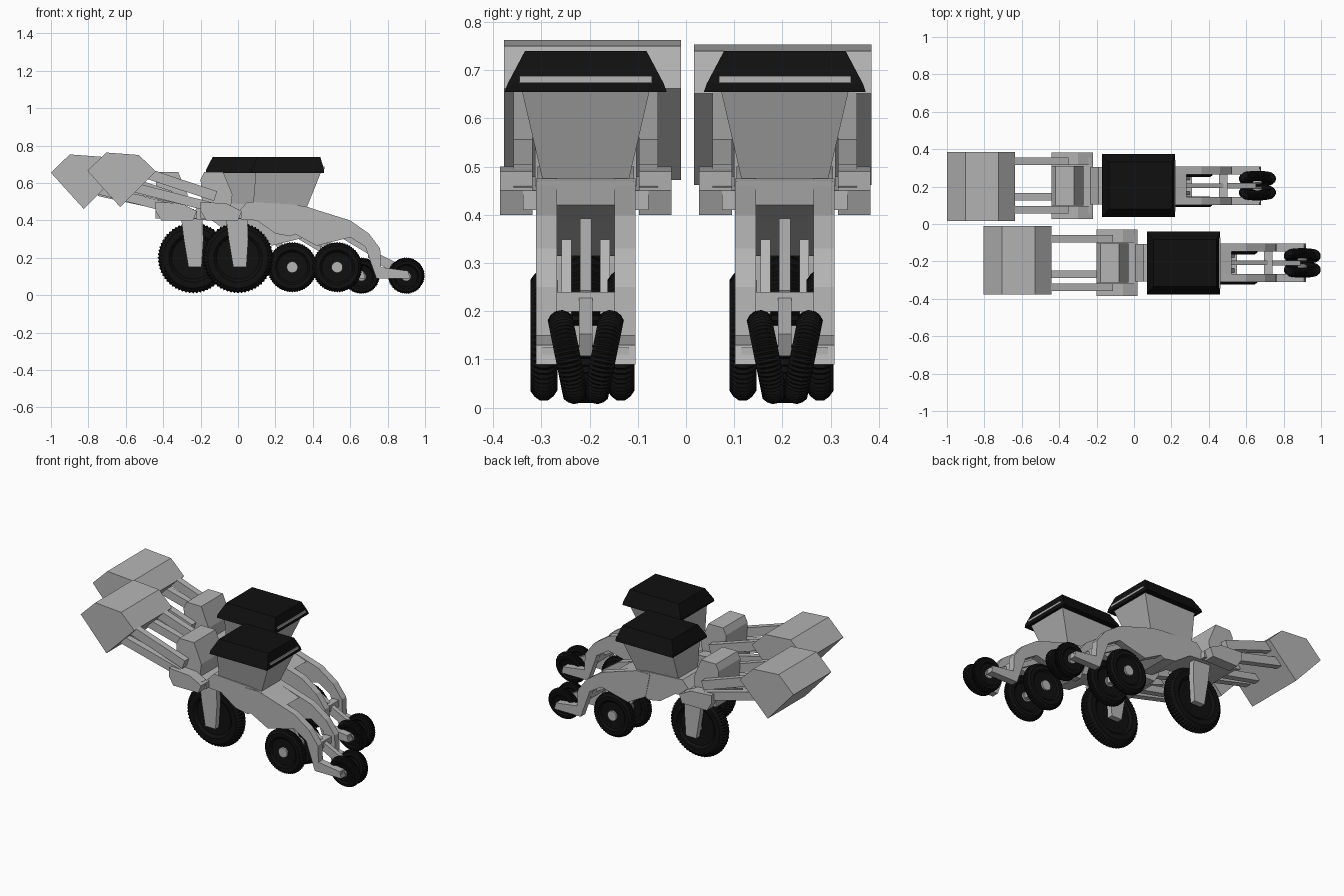
import bpy, bmesh, math
from mathutils import Matrix, Vector

cube = bpy.data.objects.get("Cube")
if cube:
    bpy.data.objects.remove(cube, do_unlink=True)


def material(name, value):
    m = bpy.data.materials.new(name)
    m.use_nodes = True
    m.diffuse_color = (value, value, value, 1)
    m.node_tree.nodes["Principled BSDF"].inputs["Base Color"].default_value = m.diffuse_color
    return m


GREY = material("light grey paint", 0.46)
BLACK = material("black rubber", 0.005)


def finish(name, bm, mat, origin):
    bmesh.ops.recalc_face_normals(bm, faces=bm.faces)
    me = bpy.data.meshes.new(name)
    bm.to_mesh(me)
    bm.free()
    me.materials.append(mat)
    ob = bpy.data.objects.new(name, me)
    ob.location = origin
    bpy.context.collection.objects.link(ob)
    return ob


def prism(name, pts, y0, y1, origin, mat=GREY):
    """Side profile in x, z extruded across y."""
    bm = bmesh.new()
    face = bm.faces.new([bm.verts.new((x, y0, z)) for x, z in pts])
    out = bmesh.ops.extrude_face_region(bm, geom=[face])
    moved = [v for v in out["geom"] if isinstance(v, bmesh.types.BMVert)]
    bmesh.ops.translate(bm, vec=(0, y1 - y0, 0), verts=moved)
    return finish(name, bm, mat, origin)


def pair(name, pts, inner, outer, origin):
    """The same profile on both sides of the unit."""
    prism("left_" + name, pts, inner, outer, origin)
    prism("right_" + name, pts, -outer, -inner, origin)


def bar(a, b, height):
    """Side profile of a straight bar between two points."""
    a, b = Vector(a), Vector(b)
    d = (b - a).normalized()
    n = Vector((-d.y, d.x)) * height / 2
    return [a + n, b + n, b - n, a - n]


def frustum(name, levels, origin, mat):
    """Stack of rectangles: z, x0, x1, half width."""
    bm = bmesh.new()
    rings = [[bm.verts.new(p) for p in ((x0, -w, z), (x1, -w, z), (x1, w, z), (x0, w, z))]
             for z, x0, x1, w in levels]
    for lo, hi in zip(rings, rings[1:]):
        for i in range(4):
            j = (i + 1) % 4
            bm.faces.new((lo[i], lo[j], hi[j], hi[i]))
    bm.faces.new(rings[0])
    bm.faces.new(rings[-1])
    return finish(name, bm, mat, origin)


def wheel(name, center, radius, half, origin, tilt=0, hub=0.03):
    """Toothed tyre turned around y, with a flat hub."""
    section = [(0.3, 0.6), (0.6, 0.65), (0.68, 1), (0.85, 1), (0.94, 0.7),
               (1, 0.3), (1, -0.3), (0.94, -0.7), (0.85, -1), (0.68, -1), (0.6, -0.65), (0.3, -0.6)]
    turn = Matrix.Translation(center) @ Matrix.Rotation(tilt, 4, "X")
    bm = bmesh.new()
    steps = 120
    rings = []
    for i in range(steps):
        a = math.tau * i / steps
        ring = []
        for r, y in section:
            r = r * radius * (0.96 if i % 2 and r > 0.9 else 1)
            ring.append(bm.verts.new(turn @ Vector((r * math.cos(a), y * half, r * math.sin(a)))))
        rings.append(ring)
    for i, ring in enumerate(rings):
        after = rings[(i + 1) % steps]
        for k in range(len(section) - 1):
            bm.faces.new((ring[k], ring[k + 1], after[k + 1], after[k]))
    bm.faces.new([r[0] for r in rings])
    bm.faces.new([r[-1] for r in rings])
    finish(name + "_tyre", bm, BLACK, origin)
    bm = bmesh.new()
    bmesh.ops.create_cone(bm, cap_ends=True, segments=24, radius1=hub, radius2=hub, depth=half * 2,
                          matrix=turn @ Matrix.Rotation(math.pi / 2, 4, "X"))
    finish(name + "_hub", bm, GREY, origin)


def seeder_unit(x, y, bucket_shift, drop):
    o = (x, y, 0)

    # front box and linkage
    shift = Vector((bucket_shift, -drop))
    box = [(-0.805, 0.665), (-0.705, 0.763), (-0.53, 0.75), (-0.44, 0.662), (-0.63, 0.472)]
    prism("front_box", [Vector(p) + shift for p in box], -0.17, 0.198, o)
    pair("upper_link", bar(Vector((-0.5, 0.655)) + shift, (-0.12, 0.53), 0.055), 0.11, 0.15, o)
    pair("lower_link", bar(Vector((-0.55, 0.575)) + shift, (0.0, 0.435), 0.05), 0.11, 0.15, o)
    prism("centre_link", bar(Vector((-0.55, 0.56)) + shift, (-0.14, 0.47), 0.04), -0.08, -0.04, o)

    # link mount: wide side brackets and raised housing
    pair("side_bracket", [(-0.2, 0.45), (-0.17, 0.4), (0.0, 0.4), (0.02, 0.45), (-0.06, 0.49), (-0.2, 0.5)],
         0.11, 0.178, o)
    prism("cross_beam", [(-0.2, 0.41), (0.02, 0.41), (0.02, 0.45), (-0.2, 0.48)], -0.13, 0.13, o)
    prism("link_housing", [(-0.19, 0.46), (-0.2, 0.62), (-0.18, 0.66), (-0.08, 0.66), (-0.03, 0.54), (-0.04, 0.46)],
          -0.105, 0.105, o)

    # main body and hopper
    prism("main_body", [(-0.03, 0.41), (0.05, 0.5), (0.3, 0.485), (0.38, 0.47), (0.52, 0.42),
                        (0.43, 0.385), (0.28, 0.315), (0.2, 0.33), (0.1, 0.4)], -0.1, 0.1, o)
    frustum("hopper", [(0.475, 0.08, 0.37, 0.09), (0.66, 0.095, 0.445, 0.133)], o, GREY)
    frustum("hopper_lid", [(0.655, 0.07, 0.46, 0.168), (0.672, 0.07, 0.46, 0.162),
                           (0.74, 0.105, 0.44, 0.126)], o, BLACK)
    prism("lid_lip", [(0.452, 0.675), (0.462, 0.675), (0.462, 0.688), (0.452, 0.688)], -0.137, 0.137, o)

    # large wheel in its fork
    wheel("large_wheel", (0, 0, 0.2), 0.19, 0.04, o)
    pair("fork_leg", [(-0.065, 0.42), (0.05, 0.42), (0.055, 0.3), (0.045, 0.15), (-0.025, 0.15), (-0.05, 0.3)],
         0.04, 0.075, o)

    # rear arms that curve down to the closing wheels
    pair("rear_arm", [(0.27, 0.475), (0.36, 0.475), (0.6, 0.4), (0.7, 0.33), (0.76, 0.25), (0.765, 0.15),
                      (0.91, 0.13), (0.92, 0.09), (0.74, 0.09), (0.68, 0.26), (0.6, 0.31), (0.42, 0.265),
                      (0.3, 0.33)], 0.06, 0.103, o)
    prism("arm_cross_bar", [(0.695, 0.2), (0.74, 0.2), (0.74, 0.24), (0.695, 0.24)], -0.07, 0.07, o)
    prism("centre_rod", bar((0.46, 0.38), (0.71, 0.23), 0.03), -0.012, 0.012, o)
    prism("closing_bracket", bar((0.72, 0.21), (0.88, 0.13), 0.05), -0.014, 0.014, o)

    # depth wheels and tilted closing wheels
    for side, s in (("left", 1), ("right", -1)):
        wheel(side + "_depth_wheel", (0.53, s * 0.08 - 0.007, 0.15), 0.135, 0.028, o)
        wheel(side + "_closing_wheel", (0.9, s * 0.037, 0.105), 0.098, 0.026, o, tilt=-s * 0.2, hub=0.025)
    prism("depth_axle", bar((0.51, 0.15), (0.55, 0.15), 0.04), -0.08, 0.08, o)
    pair("axle_stub", bar((0.885, 0.11), (0.915, 0.11), 0.03), 0.03, 0.09, o)
    pair("depth_strut", bar((0.42, 0.34), (0.53, 0.15), 0.035), 0.03, 0.05, o)


seeder_unit(0, -0.208, 0, 0)
seeder_unit(-0.24, 0.205, 0.045, 0.01)

# mirror the rear box offset: its unit carries it flush to the inner side
rear_box = bpy.data.objects["front_box.001"]
rear_box.location.y = 0.187
